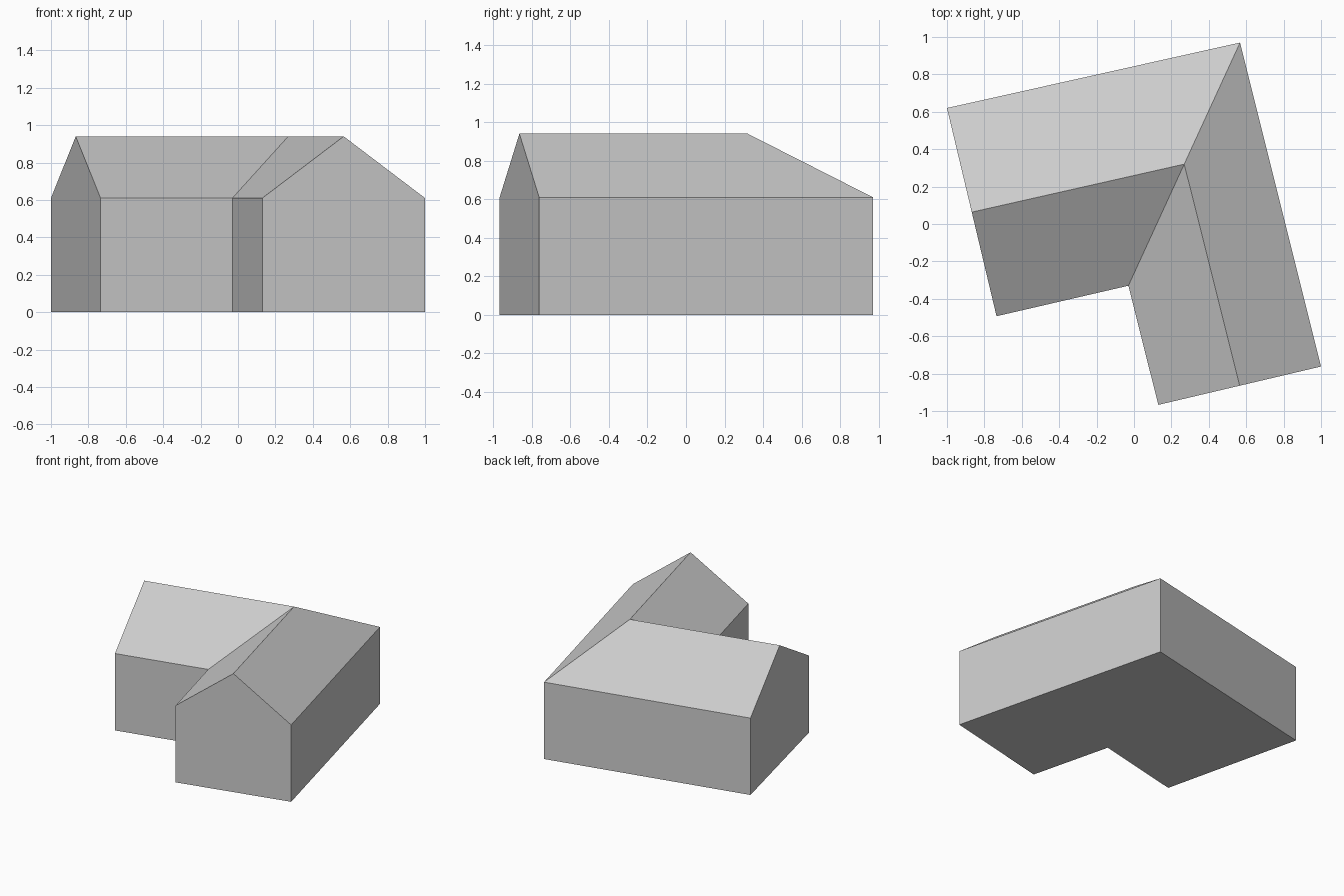
import bpy
import bmesh
from mathutils import Vector

cube = bpy.data.objects.get("Cube")
if cube:
    bpy.data.objects.remove(cube, do_unlink=True)

EAVE, RIDGE = 0.61, 0.94

# Outer and inner wall corners at each end and at the mitred bend
STATIONS = [
    (Vector((-1.0, 0.62, 0)), Vector((-0.735, -0.493, 0))),
    (Vector((0.567, 0.97, 0)), Vector((-0.03, -0.33, 0))),
    (Vector((1.0, -0.762, 0)), Vector((0.13, -0.967, 0))),
]


def make_material(name, value):
    mat = bpy.data.materials.new(name)
    mat.use_nodes = True
    colour = (value, value, value, 1)
    mat.diffuse_color = colour
    mat.node_tree.nodes["Principled BSDF"].inputs["Base Color"].default_value = colour
    return mat


def gable_section(bm, outer, inner):
    """Five-sided house section: two walls and a central ridge."""
    eave, ridge = Vector((0, 0, EAVE)), Vector((0, 0, RIDGE))
    points = [outer, outer + eave, (outer + inner) / 2 + ridge, inner + eave, inner]
    return [bm.verts.new(p) for p in points]


# L-shaped house: the gable section swept around the bend, closed at both ends
bm = bmesh.new()
sections = [gable_section(bm, outer, inner) for outer, inner in STATIONS]
for a, b in zip(sections, sections[1:]):
    for i in range(len(a)):
        j = (i + 1) % len(a)
        bm.faces.new((a[i], a[j], b[j], b[i]))
for end in (sections[0], sections[-1]):
    bm.faces.new(end)
bmesh.ops.recalc_face_normals(bm, faces=bm.faces)

mesh = bpy.data.meshes.new("house_walls_and_roof")
bm.to_mesh(mesh)
bm.free()
mesh.materials.append(make_material("light grey", 0.6))
house = bpy.data.objects.new("house_walls_and_roof", mesh)
bpy.context.collection.objects.link(house)
